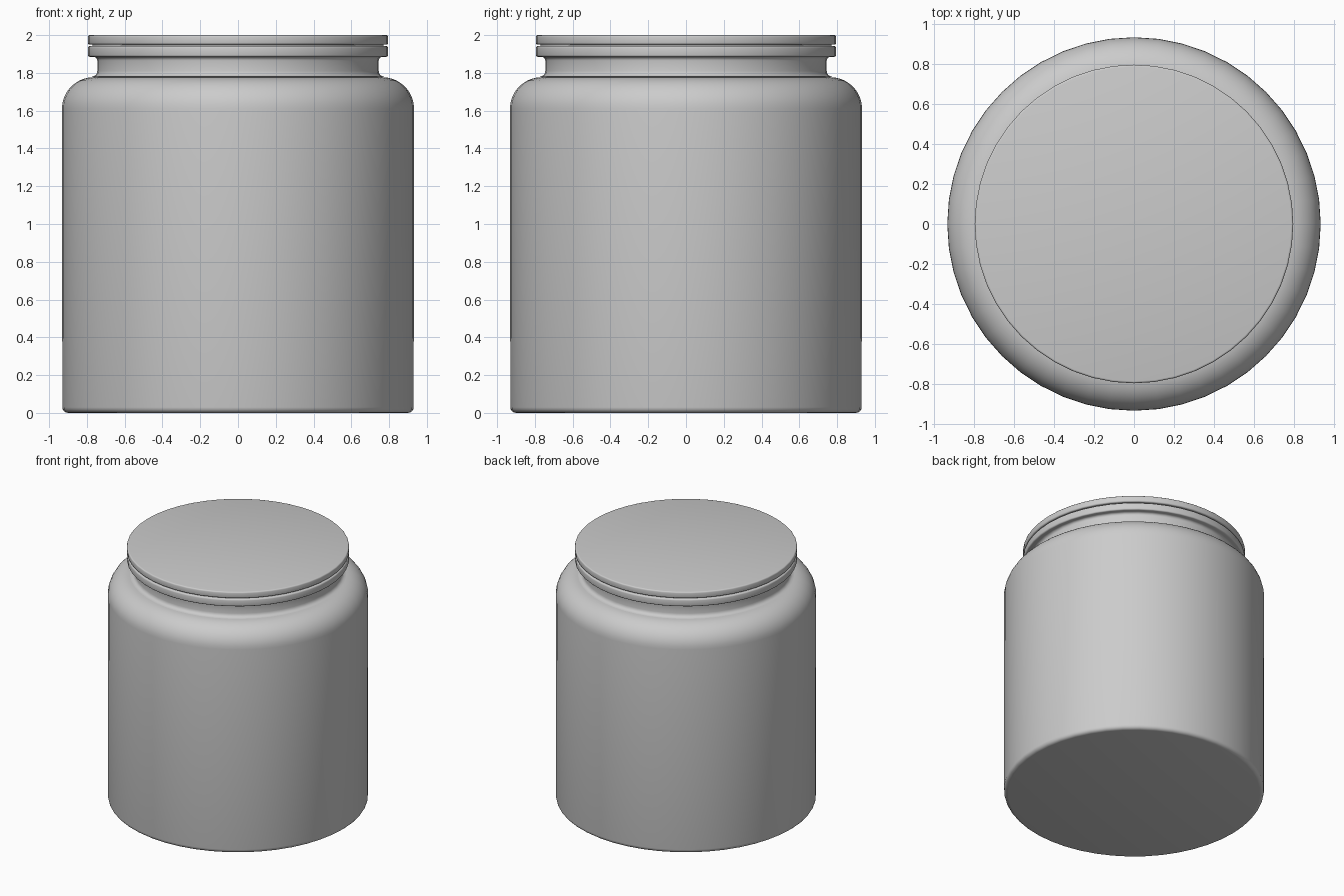
import bpy
import bmesh
from math import cos, sin, pi, radians

SEGMENTS = 48

cube = bpy.data.objects.get("Cube")
if cube:
    bpy.data.objects.remove(cube, do_unlink=True)

# Single plain grey finish
grey = bpy.data.materials.new("plain_grey")
grey.use_nodes = True
grey.diffuse_color = (0.6, 0.6, 0.6, 1)
grey.node_tree.nodes["Principled BSDF"].inputs["Base Color"].default_value = (0.6, 0.6, 0.6, 1)


def arc(cr, cz, radius, start, end, steps=4):
    """Points of a rounded corner in the (radius, height) plane."""
    angles = [radians(start + (end - start) * i / steps) for i in range(steps + 1)]
    return [(cr + radius * cos(a), cz + radius * sin(a)) for a in angles]


def lathe(name, profile):
    """Revolve an open profile, bottom to top, and cap both ends."""
    bm = bmesh.new()
    rings = [[bm.verts.new((r * cos(2 * pi * i / SEGMENTS), r * sin(2 * pi * i / SEGMENTS), z))
              for i in range(SEGMENTS)] for r, z in profile]
    for low, high in zip(rings, rings[1:]):
        for i in range(SEGMENTS):
            j = (i + 1) % SEGMENTS
            bm.faces.new((low[i], low[j], high[j], high[i]))
    bm.faces.new(rings[0][::-1])
    bm.faces.new(rings[-1])
    mesh = bpy.data.meshes.new(name)
    bm.to_mesh(mesh)
    bm.free()
    mesh.materials.append(grey)
    obj = bpy.data.objects.new(name, mesh)
    bpy.context.collection.objects.link(obj)
    bpy.ops.object.select_all(action="DESELECT")
    obj.select_set(True)
    bpy.context.view_layer.objects.active = obj
    bpy.ops.object.shade_smooth_by_angle(angle=radians(40))
    return obj


# Jar: rounded base, straight wall, broad shoulder, neck and rim
jar = arc(0.90, 0.03, 0.03, -90, 0)
jar += arc(0.765, 1.61, 0.167, 0, 90, 10)
jar += arc(0.775, 1.81, 0.03, 270, 180)
jar += arc(0.765, 1.865, 0.02, 180, 90)
jar += arc(0.785, 1.895, 0.01, -90, 0, 3)
jar += arc(0.785, 1.932, 0.01, 0, 90, 3)
lathe("jar_body", jar)

# Narrow seat that holds the lid just above the rim
lathe("lid_seat", [(0.77, 1.935), (0.77, 1.955)])

# Lid: thin disc with softened edges
lid = arc(0.785, 1.96, 0.01, -90, 0, 3)
lid += arc(0.785, 1.99, 0.01, 0, 90, 3)
lathe("lid", lid)
